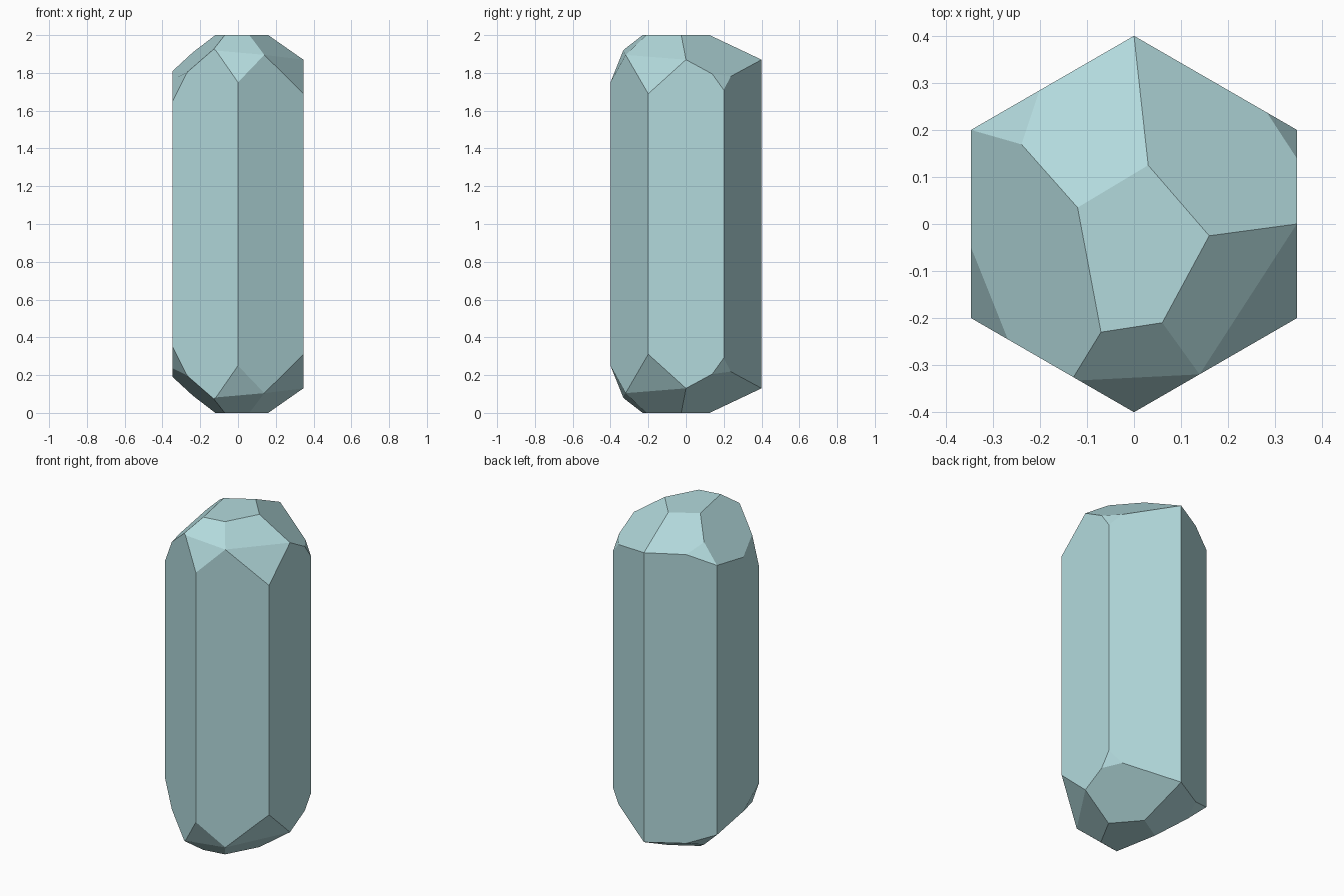
import bpy, bmesh, math
from mathutils import Vector, Matrix

if "Cube" in bpy.data.objects:
    bpy.data.objects.remove(bpy.data.objects["Cube"])

# Hexagonal column, points facing front and back
bm = bmesh.new()
bmesh.ops.create_cone(bm, cap_ends=True, segments=6, radius1=0.4, radius2=0.4, depth=2)
ring = sorted({round(math.degrees(math.atan2(v.co.y, v.co.x))) % 60 for v in bm.verts})
if ring[0] != 30:
    bmesh.ops.rotate(bm, verts=bm.verts, matrix=Matrix.Rotation(math.radians(30), 3, 'Z'))
bmesh.ops.translate(bm, verts=bm.verts, vec=(0, 0, 1))

# Sloped end facets: (normal x, normal y, distance of top edge, slope)
SLOPES = [
    (-0.514, 0.857, 0.0917, 0.518),
    (0.756, 0.654, 0.1046, 0.828),
    (0.880, -0.475, 0.1526, 0.856),
    (0.152, -0.988, 0.2166, 0.868),
    (-0.983, -0.185, 0.1114, 0.990),
]
# Steeper corner facets, each through three points
CORNERS = [
    ((0.346, 0.2, 1.71), (0.346, 0.14, 1.794), (0.28, 0.24, 1.782)),
    ((0.346, -0.2, 1.69), (0.346, 0.0, 1.87), (0.14, -0.32, 1.894)),
    ((0, -0.4, 1.75), (0.14, -0.32, 1.894), (-0.12, -0.331, 1.922)),
    ((-0.346, -0.2, 1.65), (-0.346, -0.05, 1.765), (-0.27, -0.245, 1.80)),
    ((-0.346, 0.2, 1.81), (-0.25, 0.17, 1.90), (-0.205, 0.282, 1.866)),
]


def cut(point, normal):
    """Slice the same facet off the top and, mirrored, off the bottom."""
    for s in (1, -1):
        co = Vector((point[0], point[1], 1 + s * (point[2] - 1)))
        no = Vector((normal[0], normal[1], s * normal[2]))
        bmesh.ops.bisect_plane(bm, geom=bm.verts[:] + bm.edges[:] + bm.faces[:],
                               dist=1e-5, plane_co=co, plane_no=no, clear_outer=True)
        bmesh.ops.holes_fill(bm, edges=[e for e in bm.edges if e.is_boundary], sides=0)


for nx, ny, d, slope in SLOPES:
    cut((nx * d, ny * d, 2), (nx * slope, ny * slope, 1))
for a, b, c in CORNERS:
    a, b, c = Vector(a), Vector(b), Vector(c)
    n = (b - a).cross(c - a)
    cut(a, n if n.z > 0 else -n)

# Merge slivers where facets meet at one point
bmesh.ops.remove_doubles(bm, verts=bm.verts, dist=0.012)
bmesh.ops.recalc_face_normals(bm, faces=bm.faces)

mesh = bpy.data.meshes.new("crystal")
bm.to_mesh(mesh)
bm.free()
crystal = bpy.data.objects.new("crystal", mesh)
bpy.context.collection.objects.link(crystal)

mat = bpy.data.materials.new("teal")
mat.diffuse_color = (0.45, 0.7, 0.72, 1)
mat.use_nodes = True
mat.node_tree.nodes["Principled BSDF"].inputs["Base Color"].default_value = mat.diffuse_color
mesh.materials.append(mat)
